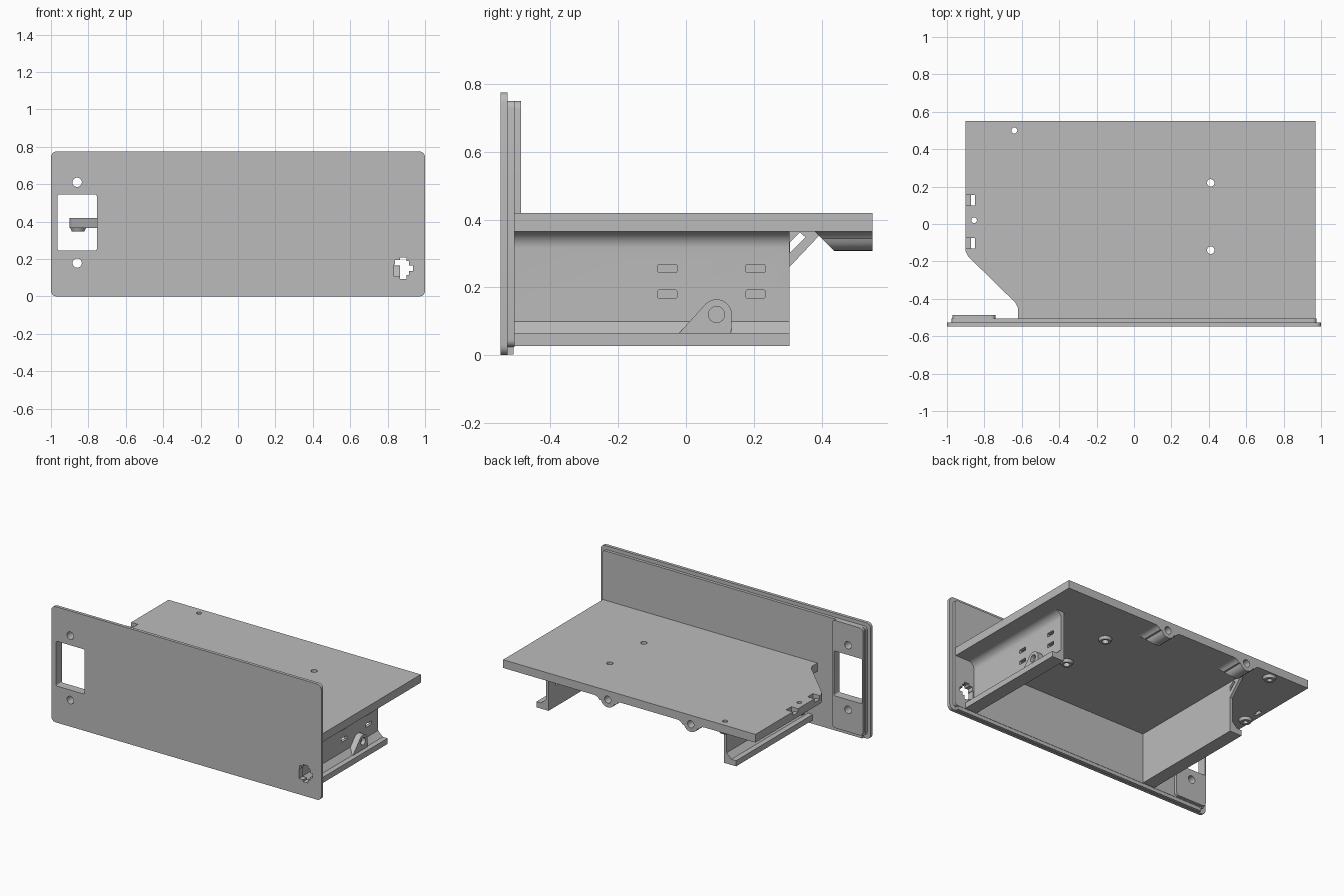
import bpy
import bmesh
from math import sin, cos, pi, radians
from mathutils import Vector

old = bpy.data.objects.get("Cube")
if old:
    bpy.data.objects.remove(old, do_unlink=True)

grey = bpy.data.materials.new("plain grey")
grey.use_nodes = True
GREY = (0.5, 0.5, 0.5, 1)
grey.diffuse_color = GREY
grey.node_tree.nodes["Principled BSDF"].inputs["Base Color"].default_value = GREY


def prism(name, pts, axis, lo, hi):
    """Extrude a flat outline along an axis."""
    place = {"x": lambda p, d: (d, p[0], p[1]),
             "y": lambda p, d: (p[0], d, p[1]),
             "z": lambda p, d: (p[0], p[1], d)}[axis]
    bm = bmesh.new()
    face = bm.faces.new([bm.verts.new(place(p, lo)) for p in pts])
    ext = bmesh.ops.extrude_face_region(bm, geom=[face])
    verts = [v for v in ext["geom"] if isinstance(v, bmesh.types.BMVert)]
    bmesh.ops.translate(bm, verts=verts, vec=Vector(place((0, 0), hi - lo)))
    if len([f for f in bm.faces if len(f.verts) == len(pts)]) < 2:
        bm.faces.new([v for v in bm.verts if v not in verts])
    bmesh.ops.recalc_face_normals(bm, faces=bm.faces)
    mesh = bpy.data.meshes.new(name)
    bm.to_mesh(mesh)
    bm.free()
    mesh.materials.append(grey)
    ob = bpy.data.objects.new(name, mesh)
    bpy.context.collection.objects.link(ob)
    return ob


def arc(cx, cy, r, a0, a1, n=8):
    return [(cx + r * cos(radians(a0 + (a1 - a0) * i / n)),
             cy + r * sin(radians(a0 + (a1 - a0) * i / n))) for i in range(n + 1)]


def circle(cx, cy, r, n=24):
    return [(cx + r * cos(2 * pi * i / n), cy + r * sin(2 * pi * i / n)) for i in range(n)]


def rect(x0, x1, y0, y1, r=0.0):
    if not r:
        return [(x0, y0), (x1, y0), (x1, y1), (x0, y1)]
    return (arc(x1 - r, y0 + r, r, -90, 0, 5) + arc(x1 - r, y1 - r, r, 0, 90, 5)
            + arc(x0 + r, y1 - r, r, 90, 180, 5) + arc(x0 + r, y0 + r, r, 180, 270, 5))


def cut(ob, outlines, axis, lo, hi):
    """Cut outlines through a part."""
    for pts in outlines:
        cutter = prism("cutter", pts, axis, lo, hi)
        cutter.hide_render = True
        mod = ob.modifiers.new("cut", "BOOLEAN")
        mod.operation = "DIFFERENCE"
        mod.solver = "EXACT"
        mod.object = cutter
        bpy.context.view_layer.update()
        deps = bpy.context.evaluated_depsgraph_get()
        mesh = bpy.data.meshes.new_from_object(ob.evaluated_get(deps))
        ob.modifiers.clear()
        ob.data = mesh
        bpy.data.objects.remove(cutter, do_unlink=True)


# Front panel in layers, with the switch window, screw holes and socket opening
window = [rect(-0.965, -0.755, 0.245, 0.545, 0.01),
          circle(-0.86, 0.61, 0.025), circle(-0.86, 0.178, 0.025)]
socket = [(0.835, 0.105), (0.865, 0.105), (0.865, 0.093), (0.9, 0.093), (0.9, 0.115),
          (0.915, 0.115), (0.915, 0.135), (0.935, 0.135), (0.935, 0.165), (0.915, 0.165),
          (0.915, 0.19), (0.9, 0.19), (0.9, 0.208), (0.865, 0.208), (0.865, 0.195),
          (0.84, 0.195), (0.84, 0.17), (0.835, 0.17)]
plate = prism("front_panel", rect(-1, 1, 0, 0.775, 0.03), "y", -0.547, -0.526)
backing = prism("panel_backing", rect(-0.975, 0.975, 0.025, 0.75, 0.02), "y", -0.526, -0.506)
pad = prism("switch_pad", rect(-0.97, -0.74, 0.03, 0.75, 0.025), "y", -0.506, -0.487)
for layer in (plate, backing):
    cut(layer, window + [socket], "y", -0.7, -0.4)
cut(pad, window, "y", -0.7, -0.4)
prism("panel_bottom_lip", rect(-0.95, 0.95, 0.002, 0.03), "y", -0.53, -0.508)

# Shelf with a cut-off corner
shelf = prism("shelf", [(-0.62, -0.507), (0.97, -0.507), (0.97, 0.55), (-0.9, 0.55),
                        (-0.9, -0.145), (-0.885, -0.175), (-0.635, -0.42), (-0.62, -0.45)],
              "z", 0.365, 0.42)
holes = [(-0.64, 0.5, 0.016), (-0.855, 0.02, 0.015), (0.41, 0.22, 0.02), (0.41, -0.14, 0.02)]
cut(shelf, [circle(*h) for h in holes], "z", 0.2, 0.6)
# Cable tie notches at the shelf edge
for y in (0.127, -0.102):
    cut(shelf, [rect(-0.872, -0.85, y - 0.028, y + 0.028)], "z", 0.2, 0.6)
    cut(shelf, [rect(-0.95, -0.86, y - 0.028, y + 0.028)], "z", 0.395, 0.6)

# Screw bosses under the shelf
for i, (x, y, r) in enumerate(holes):
    boss = prism(f"screw_boss_{i + 1}", circle(x, y, 0.042), "z", 0.347, 0.366)
    for v in boss.data.vertices:
        if v.co.z < 0.35:
            v.co.x = x + (v.co.x - x) * 0.8
            v.co.y = y + (v.co.y - y) * 0.8
    cut(boss, [circle(x, y, r)], "z", 0.2, 0.6)

# Side walls: foot rail, sloped shoulder and a hollow fillet under the shelf
profile = [(-0.02, 0.366), (-0.02, 0.028), (0.07, 0.028), (0.07, 0.066), (0.035, 0.066),
           (0, 0.1)] + arc(0.05, 0.316, 0.05, 180, 90)


def wall(name, x, side):
    return prism(name, [(x + side * u, z) for u, z in profile], "y", -0.507, 0.305)


left_wall = wall("left_wall", 0.825, 1)
wall("right_wall", -0.515, -1)
cut(left_wall, [rect(y - 0.028, y + 0.028, z - 0.012, z + 0.012, 0.004)
                for y in (-0.055, 0.205) for z in (0.256, 0.18)], "x", 0.7, 1)

# Slanted brace behind the right wall
brace = prism("right_wall_brace", [(0.3, 0.255), (0.305, 0.26), (0.405, 0.366), (0.3, 0.366)],
              "x", -0.515, -0.495)
cut(brace, [[(0.306, 0.302), (0.352, 0.348), (0.336, 0.362), (0.306, 0.332)]], "x", -0.7, -0.3)

# Strap lug on the left wall
lug = prism("strap_lug", [(0.133, 0.06)] + arc(0.09, 0.12, 0.045, 0, 135, 10) + [(-0.025, 0.06)],
            "x", 0.82, 0.865)
cut(lug, [circle(0.09, 0.12, 0.024)], "x", 0.84, 1)

# Rounded screw lugs along the rear shelf edge
for i, x in enumerate((0.195, -0.42)):
    outline = ([(x + 0.1, 0.37)] + arc(x + 0.1, 0.32, 0.045, 90, 150, 4)
               + arc(x, 0.36, 0.052, -20, -160, 12)
               + arc(x - 0.1, 0.32, 0.045, 30, 90, 4) + [(x - 0.1, 0.37)])
    rear = prism(f"rear_lug_{i + 1}", outline, "y", 0.38, 0.55)
    for v in rear.data.vertices:
        if v.co.y < 0.4:
            v.co.y += max(0, 0.365 - v.co.z)
    for part in (rear, shelf):
        cut(part, [circle(x, 0.36, 0.024)], "y", 0.46, 0.7)

# Smooth the rounded parts, keep the edges sharp
bpy.ops.object.select_all(action="DESELECT")
for ob in bpy.context.collection.objects:
    if ob.type == "MESH" and ob.data.materials and ob.data.materials[0] == grey:
        ob.select_set(True)
        bpy.context.view_layer.objects.active = ob
bpy.ops.object.shade_smooth_by_angle(angle=radians(30))
